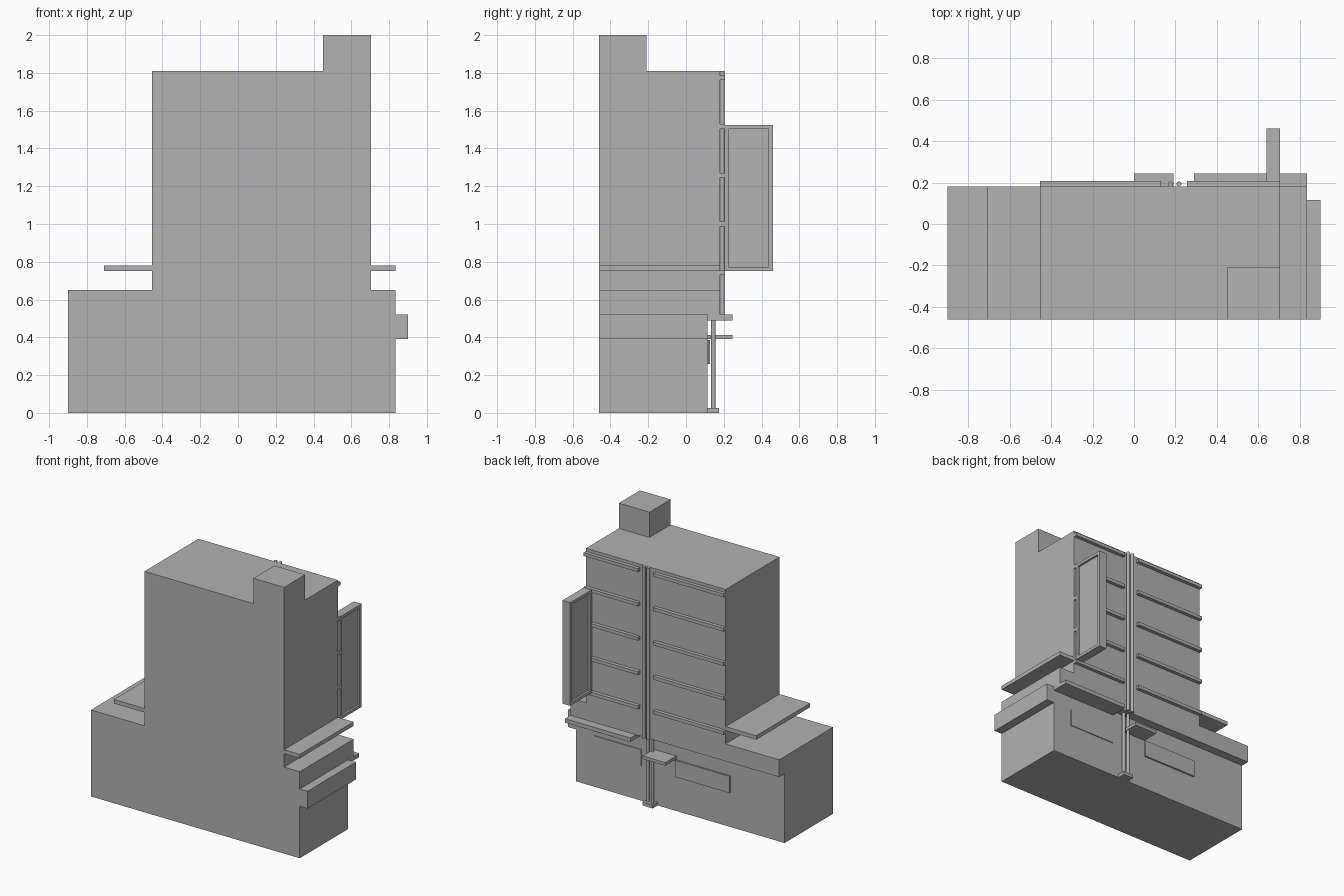
import bpy
import bmesh

cube = bpy.data.objects.get("Cube")
if cube:
    bpy.data.objects.remove(cube, do_unlink=True)

# One plain grey for the whole building
grey = bpy.data.materials.new("plain grey")
grey.use_nodes = True
GREY = (0.445, 0.445, 0.445, 1)
grey.diffuse_color = GREY
grey.node_tree.nodes["Principled BSDF"].inputs["Base Color"].default_value = GREY

FRONT, BACK, SHOP_BACK = -0.46, 0.18, 0.115


def finish(name, bm):
    bmesh.ops.recalc_face_normals(bm, faces=bm.faces[:])
    mesh = bpy.data.meshes.new(name)
    bm.to_mesh(mesh)
    bm.free()
    mesh.materials.append(grey)
    obj = bpy.data.objects.new(name, mesh)
    bpy.context.collection.objects.link(obj)
    return obj


def prism(name, profile, y0, y1):
    """Extrude an (x, z) outline along y."""
    bm = bmesh.new()
    face = bm.faces.new([bm.verts.new((x, y0, z)) for x, z in profile])
    new = bmesh.ops.extrude_face_region(bm, geom=[face])["geom"]
    verts = [v for v in new if isinstance(v, bmesh.types.BMVert)]
    bmesh.ops.translate(bm, verts=verts, vec=(0, y1 - y0, 0))
    return finish(name, bm)


def box(name, x, y, z):
    outline = [(x[0], z[0]), (x[1], z[0]), (x[1], z[1]), (x[0], z[1])]
    return prism(name, outline, y[0], y[1])


def recess(obj, axis, border, depth):
    """Sink a framed panel into the faces that point along the given axis."""
    bm = bmesh.new()
    bm.from_mesh(obj.data)
    bm.normal_update()
    for face in [f for f in bm.faces if abs(f.normal[axis]) > 0.9]:
        bmesh.ops.inset_individual(bm, faces=[face], thickness=border)
        rim = bmesh.ops.inset_individual(bm, faces=[face], thickness=0.0005)
        bmesh.ops.translate(bm, verts=face.verts[:], vec=-face.normal * depth)
    bm.to_mesh(obj.data)
    bm.free()


def pole(name, x, y, z0, z1, radius=0.012):
    bm = bmesh.new()
    bmesh.ops.create_cone(bm, cap_ends=True, segments=16, radius1=radius,
                          radius2=radius, depth=z1 - z0)
    bmesh.ops.translate(bm, verts=bm.verts[:], vec=(x, y, (z0 + z1) / 2))
    obj = finish(name, bm)
    bpy.ops.object.select_all(action="DESELECT")
    obj.select_set(True)
    bpy.context.view_layer.objects.active = obj
    bpy.ops.object.shade_smooth_by_angle()


# Ground floor, set back at the rear, with a side ledge
prism("ground_floor", [(-0.9, 0), (0.835, 0), (0.835, 0.39), (0.9, 0.39),
                       (0.9, 0.52), (-0.9, 0.52)], FRONT, SHOP_BACK)

# Overhanging storey and tower
prism("tower", [(-0.9, 0.52), (0.835, 0.52), (0.835, 0.65), (0.705, 0.65),
                (0.705, 1.81), (-0.455, 1.81), (-0.455, 0.65), (-0.9, 0.65)],
      FRONT, BACK)
box("roof_block", (0.45, 0.705), (FRONT, -0.21), (1.81, 2.0))

# Thin side roofs
box("right_side_roof", (-0.71, -0.455), (FRONT, BACK), (0.75, 0.78))
box("left_side_roof", (0.705, 0.835), (FRONT, BACK), (0.75, 0.78))

# Rails between storeys on the rear wall
for i in range(5):
    z = 0.73 + i * 0.258
    box(f"right_rail_{i + 1}", (-0.455, 0.13), (BACK, 0.207), (z, z + 0.025))
    box(f"left_rail_{i + 1}", (0.255, 0.705), (BACK, 0.207), (z, z + 0.025))

# Twin pipes down the rear wall and their footing
for side, x in (("right", 0.177), ("left", 0.217)):
    pole(f"{side}_upper_pipe", x, 0.193, 0.52, 1.81)
    pole(f"{side}_lower_pipe", x, 0.145, 0.02, 0.52)
box("pipe_footing", (0.155, 0.24), (SHOP_BACK, 0.175), (0, 0.025))

# Canopies over the ground floor
box("wide_canopy", (0.29, 0.835), (SHOP_BACK, 0.245), (0.49, 0.52))
box("small_canopy", (0, 0.19), (SHOP_BACK, 0.245), (0.39, 0.413))

# Wall panels
box("left_wall_panel", (0.29, 0.68), (SHOP_BACK, 0.122), (0.26, 0.385))
box("right_wall_panel", (-0.45, 0), (SHOP_BACK, 0.128), (0.26, 0.385))

# Projecting sign with a sunken panel on each side
sign = box("projecting_sign", (0.64, 0.705), (0.203, 0.46), (0.75, 1.525))
recess(sign, 0, 0.031, 0.015)
